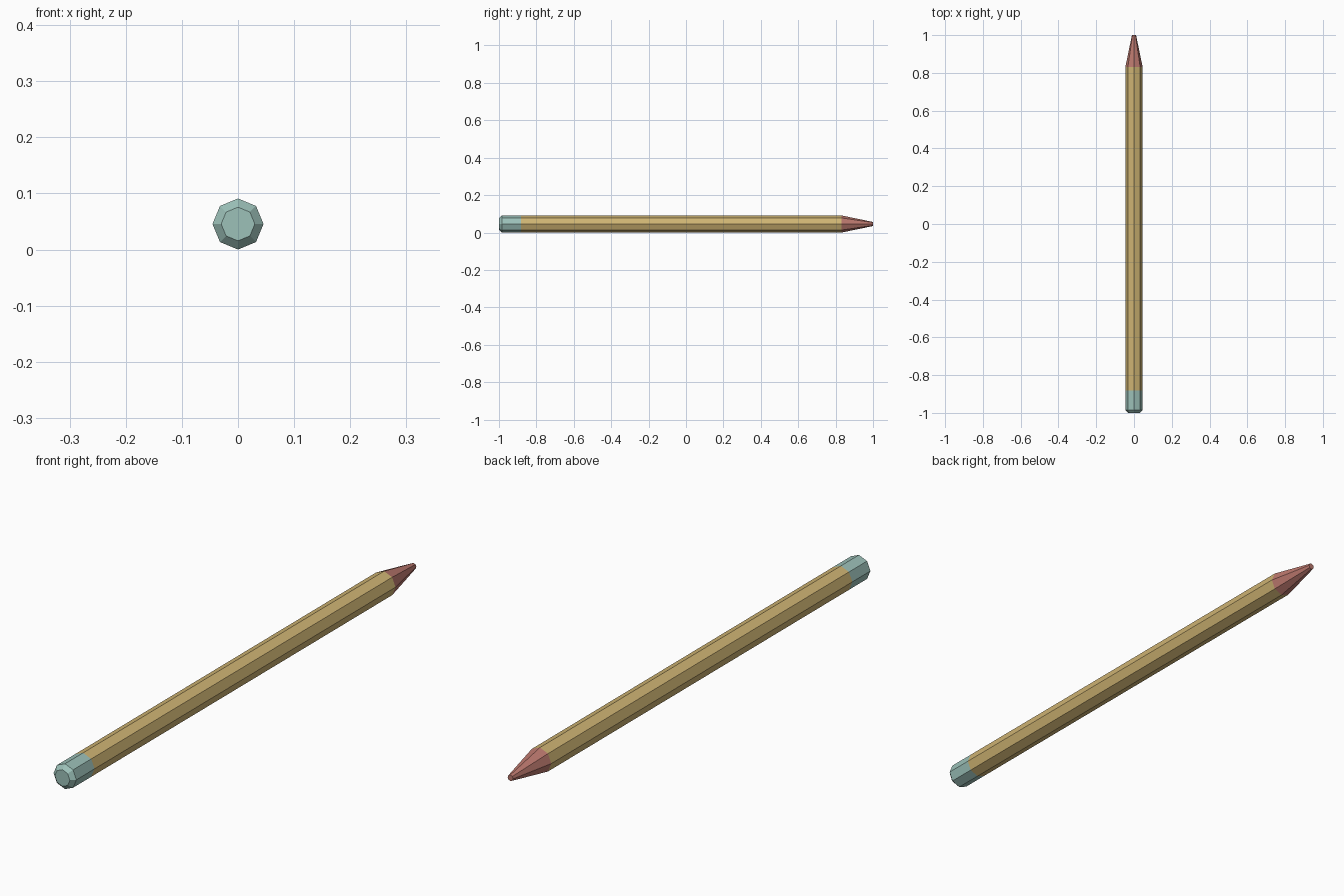
import bpy, bmesh, math

if "Cube" in bpy.data.objects:
    bpy.data.objects.remove(bpy.data.objects["Cube"])

SIDES = 8
R = 0.0455          # barrel radius; the axis lies at z = R


def material(name, srgb):
    m = bpy.data.materials.new(name)
    lin = [((c / 255 + 0.055) / 1.055) ** 2.4 for c in srgb]
    m.diffuse_color = (*lin, 1)
    m.use_nodes = True
    m.node_tree.nodes["Principled BSDF"].inputs["Base Color"].default_value = m.diffuse_color
    return m


def lathe(name, profile, mat, cap_start=False, cap_end=False):
    """Flat-sided tube along y through (y, radius) rings."""
    bm = bmesh.new()
    rings = []
    for y, r in profile:
        angles = [2 * math.pi * i / SIDES for i in range(SIDES)]
        rings.append([bm.verts.new((r * math.cos(a), y, R + r * math.sin(a))) for a in angles])
    for a, b in zip(rings, rings[1:]):
        for i in range(SIDES):
            j = (i + 1) % SIDES
            bm.faces.new((a[i], a[j], b[j], b[i]))
    if cap_start:
        bm.faces.new(rings[0])
    if cap_end:
        bm.faces.new(rings[-1])
    # orient every face away from the axis, caps outward along y
    bm.normal_update()
    for f in bm.faces:
        c = f.calc_center_median()
        out = c.copy()
        out.z -= R
        if len(f.verts) == 4:
            out.y = 0
        if f.normal.dot(out) < 0:
            f.normal_flip()
    me = bpy.data.meshes.new(name)
    bm.to_mesh(me)
    bm.free()
    me.materials.append(mat)
    ob = bpy.data.objects.new(name, me)
    bpy.context.collection.objects.link(ob)
    return ob


yellow = material("yellow barrel paint", (207, 180, 115))
teal = material("teal eraser", (156, 193, 185))
red = material("red tip", (186, 119, 109))

# bevelled eraser end, long barrel, tapered blunt tip
lathe("eraser", [(-1, 0.03), (-0.985, R), (-0.882, R)], teal, cap_start=True)
lathe("barrel", [(-0.882, R), (0.832, R)], yellow)
lathe("tip", [(0.832, R), (1, 0.011)], red, cap_end=True)
